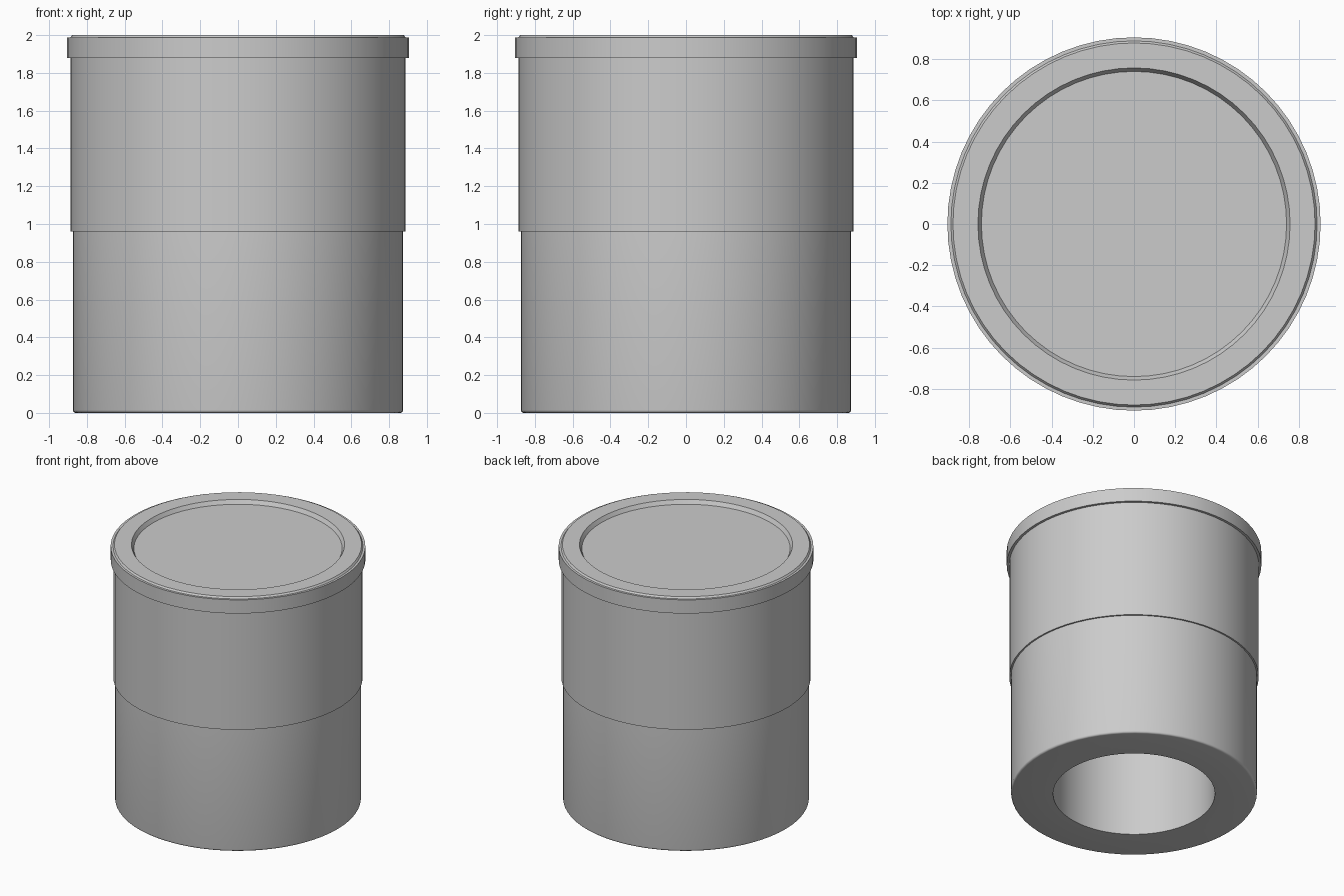
import bpy
import math

cube = bpy.data.objects.get("Cube")
if cube:
    bpy.data.objects.remove(cube, do_unlink=True)

SEGMENTS = 64

grey = bpy.data.materials.new("light_grey")
grey.use_nodes = True
colour = (0.6, 0.6, 0.6, 1)
grey.diffuse_color = colour
grey.node_tree.nodes["Principled BSDF"].inputs["Base Color"].default_value = colour


def lathe(name, profile):
    """Spin a (radius, height) profile around z; ends on the axis become caps."""
    verts, faces, rings = [], [], []
    for r, z in profile:
        count = 1 if r == 0 else SEGMENTS
        rings.append(range(len(verts), len(verts) + count))
        for i in range(count):
            a = math.tau * i / SEGMENTS
            verts.append((r * math.cos(a), r * math.sin(a), z))
    for low, high in zip(rings, rings[1:]):
        if len(low) == 1:
            faces.append(list(high)[::-1])
        elif len(high) == 1:
            faces.append(list(low))
        else:
            for i in range(SEGMENTS):
                j = (i + 1) % SEGMENTS
                faces.append((low[i], low[j], high[j], high[i]))
    mesh = bpy.data.meshes.new(name)
    # Cap centres are not needed, the caps are single flat faces
    mesh.from_pydata(verts, [], faces)
    mesh.materials.append(grey)
    obj = bpy.data.objects.new(name, mesh)
    bpy.context.collection.objects.link(obj)
    bpy.ops.object.select_all(action='DESELECT')
    obj.select_set(True)
    bpy.context.view_layer.objects.active = obj
    # Remove the loose axis points left by the caps
    bpy.ops.object.mode_set(mode='EDIT')
    bpy.ops.mesh.select_all(action='SELECT')
    bpy.ops.mesh.delete_loose(use_verts=True, use_edges=True, use_faces=False)
    bpy.ops.object.mode_set(mode='OBJECT')
    bpy.ops.object.shade_smooth_by_angle(angle=math.radians(35))
    return obj


# Thick-walled body: bore, rounded foot, slim lower half, stepped upper half
BORE, FOOT = 0.575, 0.874
ROUND = 0.015
foot_round = [(FOOT - ROUND + ROUND * math.sin(a), ROUND - ROUND * math.cos(a))
              for a in (math.pi / 8 * k for k in range(5))]
lathe("body", [(0, 1.86), (BORE, 1.86), (BORE, 0)] + foot_round +
      [(FOOT, 0.96), (0.886, 0.96), (0.886, 1.89), (0, 1.89)])

# Lid: overhanging rim, raised chamfered top and shallow round recess
lathe("lid", [(0, 1.88), (0.905, 1.88), (0.905, 1.987), (0.888, 1.987),
              (0.878, 2.0), (0.757, 2.0), (0.74, 1.97), (0, 1.97)])
